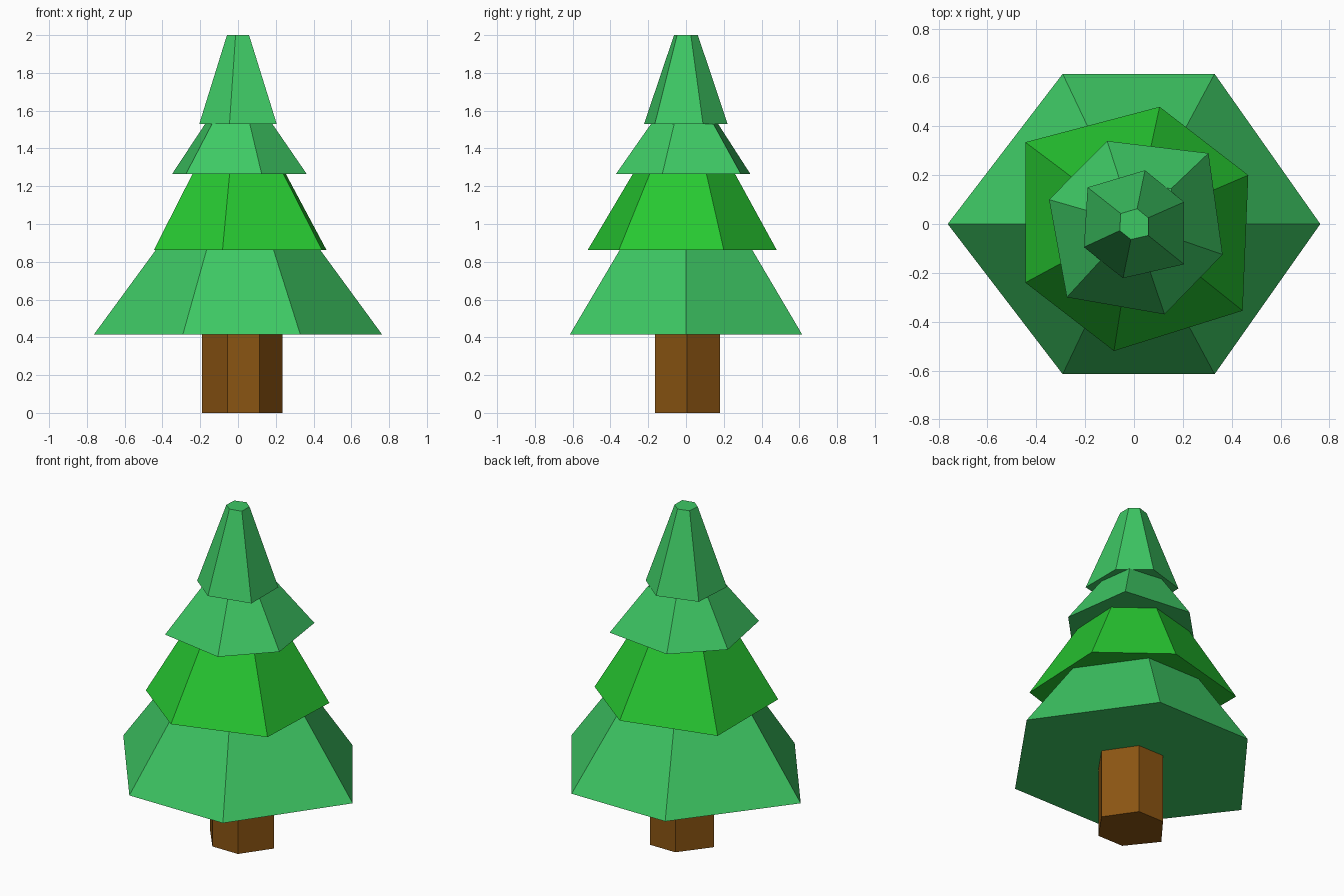
import bpy, bmesh

if "Cube" in bpy.data.objects:
    bpy.data.objects.remove(bpy.data.objects["Cube"])


def material(name, color):
    m = bpy.data.materials.new(name)
    m.diffuse_color = (*color, 1)
    m.use_nodes = True
    m.node_tree.nodes["Principled BSDF"].inputs["Base Color"].default_value = m.diffuse_color
    return m


def frustum(name, outline, z0, z1, ratio, mat):
    """Closed prism whose top outline is the base outline scaled about the axis."""
    bm = bmesh.new()
    low = [bm.verts.new((x, y, z0)) for x, y in outline]
    top = [bm.verts.new((x * ratio, y * ratio, z1)) for x, y in outline]
    n = len(outline)
    bm.faces.new(low)
    bm.faces.new(top)
    for i in range(n):
        j = (i + 1) % n
        bm.faces.new((low[i], low[j], top[j], top[i]))
    bmesh.ops.recalc_face_normals(bm, faces=bm.faces)
    mesh = bpy.data.meshes.new(name)
    bm.to_mesh(mesh)
    bm.free()
    mesh.materials.append(mat)
    obj = bpy.data.objects.new(name, mesh)
    bpy.context.collection.objects.link(obj)


green = material("leaf green", (0.048, 0.578, 0.127))
bright = material("bright green", (0.020, 0.578, 0.031))
brown = material("bark brown", (0.254, 0.089, 0.006))

# Trunk
frustum("trunk", [(0.235, 0.005), (0.115, 0.18), (-0.055, 0.18),
                  (-0.19, 0.005), (-0.055, -0.165), (0.115, -0.165)],
        0, 0.415, 1, brown)

# Foliage tiers, irregular hexagons from bottom to top
frustum("bottom_tier", [(0.763, 0), (0.33, 0.615), (-0.292, 0.615),
                        (-0.763, 0), (-0.292, -0.615), (0.33, -0.615)],
        0.415, 0.863, 0.57, green)
frustum("lower_middle_tier", [(0.105, 0.48), (0.468, 0.2), (0.445, -0.355),
                              (-0.082, -0.52), (-0.445, -0.24), (-0.445, 0.335)],
        0.863, 1.266, 0.54, bright)
frustum("upper_middle_tier", [(-0.11, 0.34), (0.305, 0.29), (0.363, -0.125),
                              (0.125, -0.37), (-0.275, -0.30), (-0.348, 0.10)],
        1.266, 1.53, 0.5, green)
frustum("top_tier", [(0.045, 0.22), (0.205, 0.09), (0.205, -0.165),
                     (-0.045, -0.222), (-0.205, -0.095), (-0.19, 0.15)],
        1.53, 2.0, 0.285, green)
